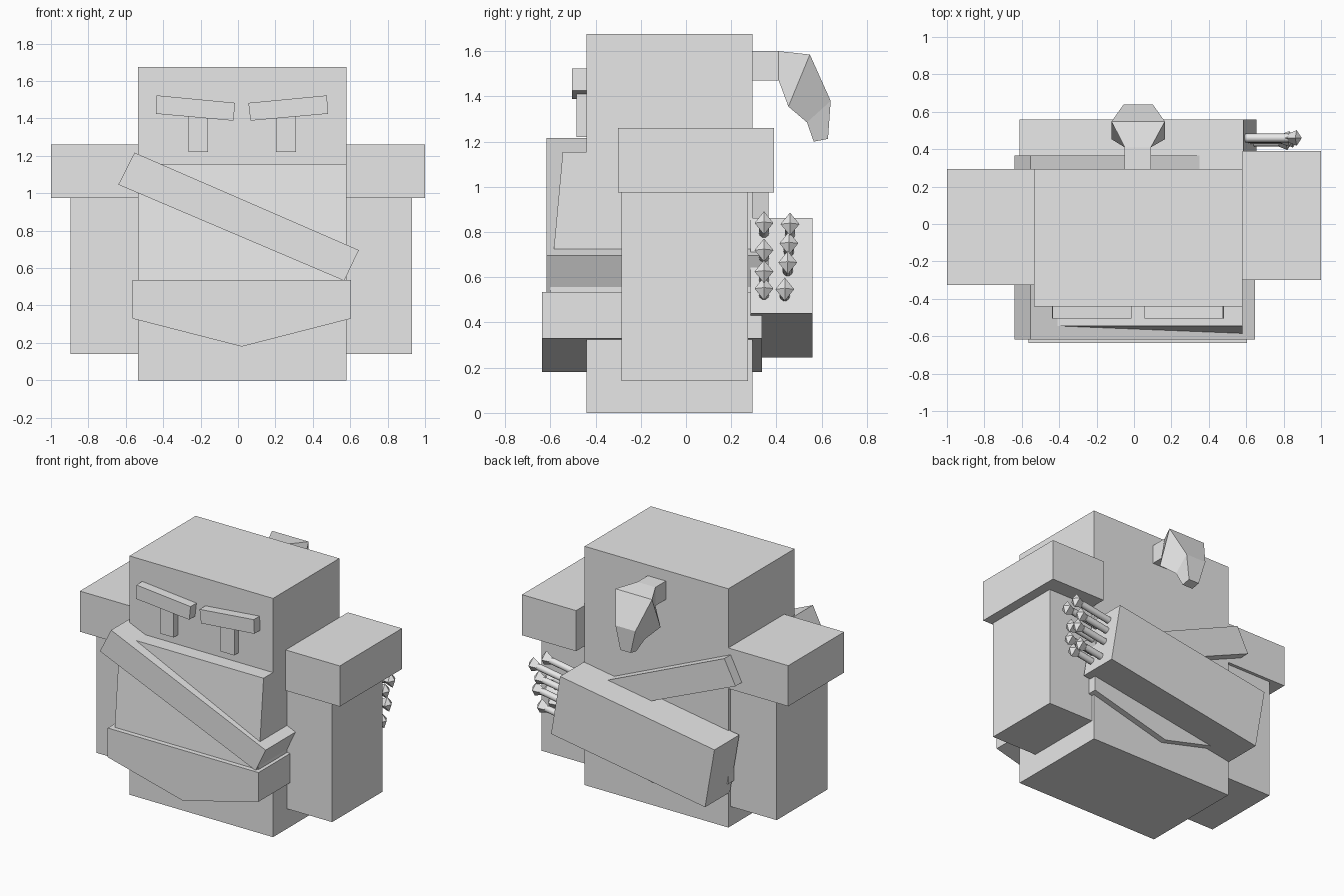
import bpy, bmesh, math
from mathutils import Vector, Matrix

cube = bpy.data.objects.get("Cube")
if cube:
    bpy.data.objects.remove(cube, do_unlink=True)

CX = 0.0225  # mirror line of the body

grey = bpy.data.materials.new("light grey")
grey.use_nodes = True
grey.diffuse_color = (0.8, 0.8, 0.8, 1)
grey.node_tree.nodes["Principled BSDF"].inputs["Base Color"].default_value = (0.8, 0.8, 0.8, 1)


def finish(name, bm):
    bmesh.ops.recalc_face_normals(bm, faces=bm.faces)
    mesh = bpy.data.meshes.new(name)
    bm.to_mesh(mesh)
    bm.free()
    mesh.materials.append(grey)
    ob = bpy.data.objects.new(name, mesh)
    bpy.context.collection.objects.link(ob)
    return ob


def loft(name, rings):
    """Skin a list of equal-length rings and cap both ends."""
    bm = bmesh.new()
    vs = [[bm.verts.new(p) for p in r] for r in rings]
    n = len(vs[0])
    for a, b in zip(vs, vs[1:]):
        for i in range(n):
            j = (i + 1) % n
            bm.faces.new((a[i], a[j], b[j], b[i]))
    bm.faces.new(vs[0])
    bm.faces.new(vs[-1])
    return finish(name, bm)


def front_prism(name, outline, y0, y1):
    """Extrude an (x, z) outline from y0 to y1."""
    return loft(name, [[(x, y, z) for x, z in outline] for y in (y0, y1)])


def box(name, x0, x1, y0, y1, z0, z1):
    return front_prism(name, [(x0, z0), (x1, z0), (x1, z1), (x0, z1)], y0, y1)


# Body and head block
box("body", -0.535, 0.58, -0.44, 0.295, 0, 1.675)

# Sloping chest plate
chest = [(-0.44, 1.155), (-0.545, 1.155), (-0.613, 0.42), (-0.44, 0.42)]
loft("chest_plate", [[(x, y, z) for y, z in chest] for x in (-0.535, 0.58)])

# Arms and shoulder blocks
box("left_arm", 0.58, 0.93, -0.285, 0.275, 0.14, 0.975)
box("right_arm", -0.895, -0.535, -0.29, 0.273, 0.14, 0.975)
box("left_shoulder", 0.58, 1.0, -0.30, 0.39, 0.975, 1.26)
box("right_shoulder", -1.0, -0.535, -0.325, 0.295, 0.975, 1.26)

# Pointed belt and diagonal strap, both passing around the body
front_prism("belt", [(-0.565, 0.535), (-0.565, 0.33), (0.02, 0.18),
                     (0.605, 0.33), (0.605, 0.535)], -0.637, 0.337)
front_prism("chest_strap", [(-0.553, 1.217), (-0.64, 1.046),
                            (0.568, 0.532), (0.646, 0.696)], -0.617, 0.365)

# Brows and eyes, mirrored about the centre line
for side, s in (("left", 1), ("right", -1)):
    brow = [(0.455, 1.523), (0.035, 1.483), (0.046, 1.388), (0.46, 1.425)]
    front_prism(side + "_brow", [(CX - 0.002 + s * x, z) for x, z in brow], -0.505, -0.43)
    eye = [(0.182, 1.22), (0.288, 1.22), (0.288, 1.45), (0.182, 1.45)]
    front_prism(side + "_eye", [(CX + s * x, z) for x, z in eye], -0.485, -0.43)

# Hair tail: sections of (x0, x1, upper y, upper z, lower y, lower z)
tail = [(-0.05, 0.09, 0.28, 1.60, 0.28, 1.47),
        (-0.05, 0.09, 0.41, 1.60, 0.41, 1.47),
        (-0.12, 0.165, 0.548, 1.585, 0.453, 1.355),
        (-0.055, 0.10, 0.64, 1.38, 0.535, 1.285),
        (-0.01, 0.07, 0.628, 1.212, 0.565, 1.20)]
loft("hair_tail", [[(a, yu, zu), (b, yu, zu), (b, yl, zl), (a, yl, zl)]
                   for a, b, yu, zu, yl, zl in tail])

# Slanted quiver on the back
front_prism("quiver", [(-0.54, 0.245), (0.655, 0.44), (0.585, 0.862), (-0.613, 0.667)],
            0.285, 0.56)

# Arrows: round shaft with a flared diamond nock at the end
AXIS = Vector((0.985, 0, 0.163)).normalized()
UP = Vector((-AXIS.z, 0, AXIS.x))


def ring(centre, ry, rz, n):
    return [centre + Vector((0, 1, 0)) * ry * math.cos(math.tau * i / n)
            + UP * rz * math.sin(math.tau * i / n) for i in range(n)]


arrow_ends = [(0.345, 0.84, 0.85), (0.345, 0.72, 0.82), (0.345, 0.625, 0.83), (0.345, 0.55, 0.80),
              (0.46, 0.835, 0.87), (0.455, 0.75, 0.83), (0.45, 0.665, 0.85), (0.437, 0.547, 0.82)]
for k, (y, z, x) in enumerate(arrow_ends, 1):
    end = Vector((x, y, z))
    shaft = loft(f"arrow_shaft_{k}", [ring(end - AXIS * d, 0.023, 0.023, 10) for d in (0.32, 0.045)])
    shaft.data.polygons.foreach_set("use_smooth", [len(p.vertices) == 4 for p in shaft.data.polygons])
    loft(f"arrow_nock_{k}", [ring(end + AXIS * d, r * 0.8, r, 4)
                             for d, r in ((-0.06, 0.022), (0.0, 0.052), (0.025, 0.004))])
